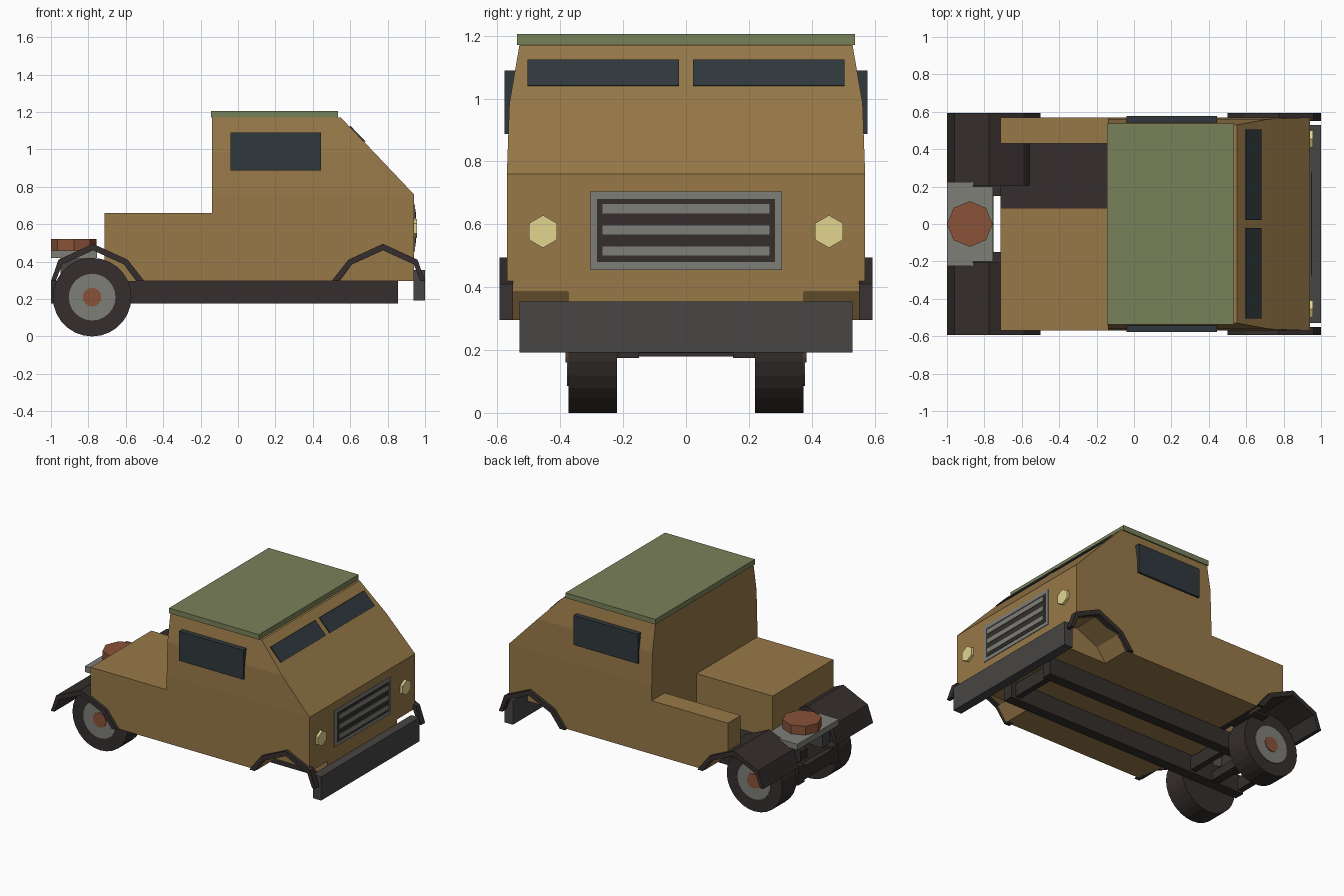
import bpy, bmesh, math
from mathutils import Vector, Matrix

if "Cube" in bpy.data.objects:
    bpy.data.objects.remove(bpy.data.objects["Cube"])


def mat(name, r, g, b):
    m = bpy.data.materials.new(name)
    m.diffuse_color = (r, g, b, 1)
    m.use_nodes = True
    m.node_tree.nodes["Principled BSDF"].inputs["Base Color"].default_value = m.diffuse_color
    return m


TAN = mat("tan_paint", 0.31, 0.19, 0.065)
GREEN = mat("roof_green", 0.19, 0.22, 0.10)
DARK = mat("dark_rubber", 0.035, 0.028, 0.026)
STEEL = mat("bumper_steel", 0.065, 0.06, 0.058)
GREY = mat("light_metal", 0.21, 0.21, 0.19)
RUST = mat("rust_red", 0.25, 0.085, 0.04)
GLASS = mat("glass", 0.03, 0.04, 0.047)
LAMP = mat("lamp_yellow", 0.75, 0.66, 0.28)


def finish(name, bm, material):
    bmesh.ops.recalc_face_normals(bm, faces=bm.faces)
    me = bpy.data.meshes.new(name)
    bm.to_mesh(me)
    bm.free()
    if material:
        me.materials.append(material)
    ob = bpy.data.objects.new(name, me)
    bpy.context.collection.objects.link(ob)
    return ob


def loft(name, rings, material):
    """Closed solid through rings of equal point count."""
    bm = bmesh.new()
    vs = [[bm.verts.new(p) for p in ring] for ring in rings]
    n = len(vs[0])
    for a, b in zip(vs, vs[1:]):
        for i in range(n):
            j = (i + 1) % n
            bm.faces.new((a[i], a[j], b[j], b[i]))
    bm.faces.new(vs[0])
    bm.faces.new(vs[-1])
    return finish(name, bm, material)


def box(name, x, y, z, material):
    return loft(name, [[(x[0], y[0], h), (x[1], y[0], h), (x[1], y[1], h), (x[0], y[1], h)]
                       for h in z], material)


def prism_y(name, profile, y0, y1, material):
    return loft(name, [[(px, y, pz) for px, pz in profile] for y in (y0, y1)], material)


def disc(name, centre, radius, depth, axis, sides, material, turn=0.0):
    bm = bmesh.new()
    rot = Vector((0, 0, 1)).rotation_difference(Vector(axis)).to_matrix().to_4x4()
    bmesh.ops.create_cone(bm, cap_ends=True, segments=sides, radius1=radius, radius2=radius, depth=depth,
                          matrix=Matrix.Translation(centre) @ rot @ Matrix.Rotation(turn, 4, 'Z'))
    return finish(name, bm, material)


def cut(target, cutter):
    m = target.modifiers.new("arch_cut", 'BOOLEAN')
    m.operation = 'DIFFERENCE'
    m.solver = 'EXACT'
    m.object = cutter
    cutter.hide_render = True
    cutter.hide_viewport = True


# cab: stacked sections (height, nose x, half width)
cab = loft("cab", [[(-0.14, -w, z), (x, -w, z), (x, w, z), (-0.14, w, z)]
                   for z, x, w in ((0.295, 0.94, 0.57), (0.76, 0.94, 0.57),
                                   (0.985, 0.727, 0.562), (1.17, 0.55, 0.53))], TAN)
box("roof", (-0.145, 0.535), (-0.538, 0.538), (1.17, 1.205), GREEN)

# rear body with an open bay on one side
bay = [(-0.57, 0.295), (0.57, 0.295), (0.57, 0.66), (0.43, 0.66),
       (0.43, 0.36), (0.085, 0.36), (0.085, 0.66), (-0.57, 0.66)]
rear = loft("rear_body", [[(x, y, z) for y, z in bay] for x in (-0.715, -0.14)], TAN)
box("bay_floor", (-0.715, -0.14), (0.085, 0.43), (0.355, 0.37), DARK)

# fender arch: outer and inner line, offsets measured toward the vehicle end
outer = [(-0.275, 0.295), (-0.185, 0.41), (0, 0.495), (0.185, 0.41), (0.225, 0.295)]
inner = [(-0.235, 0.295), (-0.165, 0.385), (0, 0.46), (0.165, 0.385), (0.2, 0.295)]
for end, label, y_fender, y_cut, body in ((1, "front", 0.55, 0.375, cab),
                                          (-1, "rear", 0.205, 0.205, rear)):
    place = lambda pts: [(end * (0.775 + u), z) for u, z in pts]
    for s, side in ((-1, "near"), (1, "far")):
        well = inner[1:-1]
        hole = [(-0.25, 0.27)] + well + [(0.24, 0.385), (0.24, 0.27)]
        cut(body, prism_y(f"{label}_{side}_arch_cutter", place(hole), s * y_cut, s * 0.7, TAN))
        prism_y(f"{label}_{side}_fender", place(outer + inner[::-1]),
                s * y_fender, s * 0.593, DARK)

# chassis
for s, side in ((-1, "near"), (1, "far")):
    box(f"{side}_frame_rail", (-1.0, 0.855), sorted((s * 0.15, s * 0.22)), (0.175, 0.296), DARK)
for i, x in enumerate((-0.98, -0.6, 0.8)):
    box(f"cross_member_{i}", (x - 0.02, x + 0.02), (-0.16, 0.16), (0.19, 0.28), DARK)
box("rear_axle", (-0.81, -0.75), (-0.23, 0.23), (0.18, 0.24), DARK)
box("bumper", (0.938, 1.0), (-0.53, 0.53), (0.192, 0.355), STEEL)

# rear wheels
for s, side in ((-1, "near"), (1, "far")):
    ax = (0, 1, 0)
    disc(f"{side}_tyre", (-0.78, s * 0.297, 0.21), 0.21, 0.154, ax, 28, DARK)
    disc(f"{side}_rim", (-0.78, s * 0.3, 0.21), 0.125, 0.158, ax, 24, GREY)
    disc(f"{side}_hub", (-0.78, s * 0.303, 0.21), 0.05, 0.162, ax, 16, RUST)

# coupling plate and turntable
box("coupling_plate", (-1.0, -0.755), (-0.2, 0.2), (0.42, 0.46), GREY)
box("coupling_plate_edge", (-1.0, -0.86), (-0.225, 0.225), (0.42, 0.46), GREY)
for s, side in ((-1, "near"), (1, "far")):
    box(f"{side}_coupling_support", (-0.95, -0.8), sorted((s * 0.12, s * 0.2)), (0.29, 0.425), STEEL)
disc("turntable", (-0.878, 0, 0.49), 0.122, 0.06, (0, 0, 1), 8, RUST)

# grille
box("grille_frame", (0.935, 0.945), (-0.305, 0.305), (0.455, 0.705), GREY)
box("grille_recess", (0.935, 0.948), (-0.283, 0.283), (0.48, 0.68), DARK)
for i in range(3):
    z = 0.515 + i * 0.067
    box(f"grille_bar_{i}", (0.935, 0.952), (-0.266, 0.266), (z - 0.015, z + 0.015), GREY)

# lamps and windows
for s, side in ((-1, "near"), (1, "far")):
    disc(f"{side}_headlamp", (0.945, s * 0.455, 0.577), 0.052, 0.024, (1, 0, 0), 6, LAMP, math.pi / 6 * 3)
    box(f"{side}_side_window", (-0.04, 0.445), sorted((s * 0.54, s * 0.578)), (0.888, 1.09), GLASS)
    pane = [(0.59, 1.12), (0.602, 1.125), (0.682, 1.042), (0.666, 1.038)]
    prism_y(f"{side}_windscreen", pane, s * 0.022, s * 0.505, GLASS)
